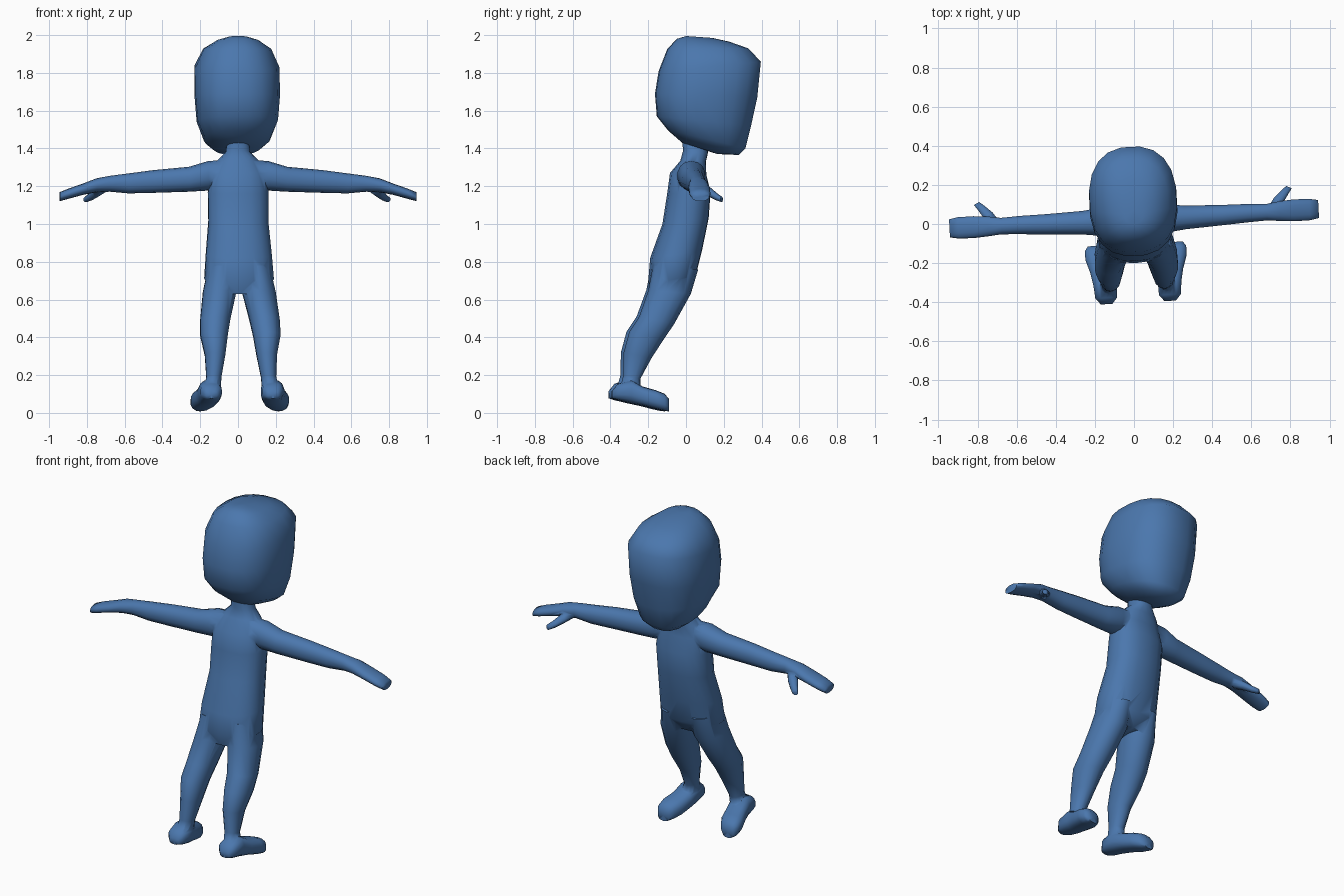
import bpy, bmesh, math
from mathutils import Vector, Matrix

blue = bpy.data.materials.new("plain blue")
blue.diffuse_color = (0.07, 0.185, 0.42, 1)

# the whole figure is turned slightly about the vertical axis
TURN = Matrix.Translation((0, 0.03, 0)) @ Matrix.Rotation(math.radians(3), 4, 'Z') @ Matrix.Translation((0, -0.03, 0))


def loft(name, rings, sides=16, power=2.0, side=1):
    """Closed tube through rings given as (centre, half axis u, half axis v)."""
    bm = bmesh.new()
    loops = []
    for c, u, v in rings:
        loop = []
        for i in range(sides):
            a = 2 * math.pi * (i + 0.5) / sides
            ca, sa = math.cos(a), math.sin(a)
            ca = math.copysign(abs(ca) ** (2 / power), ca)
            sa = math.copysign(abs(sa) ** (2 / power), sa)
            p = Vector(c) + Vector(u) * ca + Vector(v) * sa
            p.x *= side
            loop.append(bm.verts.new(TURN @ p))
        loops.append(loop)
    for a, b in zip(loops, loops[1:]):
        for i in range(sides):
            j = (i + 1) % sides
            bm.faces.new((a[i], a[j], b[j], b[i]))
    for loop in (loops[0], loops[-1]):
        mid = bm.verts.new(sum((v.co for v in loop), Vector()) / sides)
        for i in range(sides):
            bm.faces.new((loop[i], loop[(i + 1) % sides], mid))
    bmesh.ops.recalc_face_normals(bm, faces=bm.faces)
    mesh = bpy.data.meshes.new(name)
    bm.to_mesh(mesh)
    bm.free()
    mesh.materials.append(blue)
    ob = bpy.data.objects.new(name, mesh)
    bpy.context.collection.objects.link(ob)
    return ob


def slab(yb, zb, yf, zf, w, cx=0.0):
    """Ring from its back point, front point, half width and x centre."""
    return ((cx, (yb + yf) / 2, (zb + zf) / 2), (w, 0, 0), (0, (yf - yb) / 2, (zf - zb) / 2))


# head
head = loft("head", [slab(*r) for r in (
    (0.0, 1.995, 0.14, 1.985, 0.05),
    (-0.05, 1.98, 0.23, 1.965, 0.11),
    (-0.10, 1.925, 0.33, 1.93, 0.18),
    (-0.145, 1.81, 0.397, 1.86, 0.224),
    (-0.165, 1.69, 0.378, 1.67, 0.226),
    (-0.155, 1.57, 0.345, 1.52, 0.215),
    (-0.095, 1.495, 0.315, 1.40, 0.175),
    (-0.06, 1.465, 0.28, 1.365, 0.13),
    (-0.02, 1.43, 0.17, 1.37, 0.075))], 20, 2.4)

# torso with neck
body = loft("body", [slab(*r) for r in (
    (-0.025, 1.47, 0.12, 1.44, 0.055),
    (-0.015, 1.39, 0.115, 1.37, 0.065),
    (-0.03, 1.335, 0.105, 1.33, 0.115),
    (-0.085, 1.27, 0.108, 1.26, 0.152),
    (-0.10, 1.16, 0.13, 1.17, 0.162),
    (-0.125, 1.0, 0.12, 1.03, 0.16),
    (-0.19, 0.82, 0.085, 0.86, 0.176),
    (-0.20, 0.70, 0.05, 0.72, 0.186),
    (-0.18, 0.63, 0.0, 0.65, 0.13))], 18, 2.3)

limbs = []
for side, label in ((1, "right"), (-1, "left")):
    # arm and mitten hand: x, y, z, half depth, half height
    limbs.append(loft(label + "_arm", [((x, y, z), (0, hy, 0), (0, 0, hz)) for x, y, z, hy, hz in (
        (0.06, 0.025, 1.28, 0.05, 0.06),
        (0.16, 0.02, 1.255, 0.075, 0.078),
        (0.26, 0.02, 1.237, 0.062, 0.066),
        (0.45, 0.022, 1.225, 0.053, 0.06),
        (0.58, 0.025, 1.215, 0.048, 0.053),
        (0.68, 0.025, 1.213, 0.043, 0.042),
        (0.75, 0.027, 1.205, 0.052, 0.037),
        (0.82, 0.027, 1.185, 0.057, 0.03),
        (0.90, 0.027, 1.16, 0.056, 0.027),
        (0.945, 0.027, 1.145, 0.047, 0.024))], 14, 2.2, side))
    # thumb
    limbs.append(loft(label + "_thumb", [((x, y, z), (r, -r * 0.5, 0), (0, 0, r)) for x, y, z, r in (
        (0.715, 0.035, 1.195, 0.03),
        (0.745, 0.085, 1.17, 0.026),
        (0.775, 0.12, 1.145, 0.02),
        (0.80, 0.147, 1.13, 0.015))], 8, 2, side))
    # leg
    limbs.append(loft(label + "_leg", [slab(*r) for r in (
        (-0.18, 0.78, 0.06, 0.76, 0.075, 0.09),
        (-0.205, 0.65, 0.02, 0.63, 0.09, 0.104),
        (-0.255, 0.51, -0.07, 0.47, 0.081, 0.131),
        (-0.308, 0.43, -0.125, 0.39, 0.074, 0.14),
        (-0.338, 0.32, -0.19, 0.29, 0.055, 0.137),
        (-0.34, 0.2, -0.25, 0.18, 0.041, 0.145),
        (-0.36, 0.12, -0.25, 0.11, 0.046, 0.156))], 14, 2.1, side))
    # foot: y, x centre, half width, sole height, top height
    limbs.append(loft(label + "_foot", [((x, y, (lo + hi) / 2), (w, 0, 0), (0, 0, (hi - lo) / 2))
                                        for y, x, w, lo, hi in (
        (-0.402, 0.163, 0.03, 0.077, 0.115),
        (-0.37, 0.163, 0.057, 0.067, 0.155),
        (-0.30, 0.165, 0.062, 0.05, 0.175),
        (-0.24, 0.175, 0.064, 0.038, 0.14),
        (-0.17, 0.193, 0.068, 0.02, 0.12),
        (-0.125, 0.204, 0.056, 0.01, 0.102),
        (-0.102, 0.208, 0.036, 0.008, 0.075))], 14, 2.6, side))

# weld the limbs into the torso
for limb in limbs:
    mod = body.modifiers.new("join", 'BOOLEAN')
    mod.operation = 'UNION'
    mod.solver = 'EXACT'
    mod.object = limb
    bpy.context.view_layer.objects.active = body
    bpy.ops.object.modifier_apply(modifier=mod.name)
    bpy.data.objects.remove(limb)

# smooth shading
for ob in (head, body):
    bpy.ops.object.select_all(action='DESELECT')
    ob.select_set(True)
    bpy.context.view_layer.objects.active = ob
    bpy.ops.object.shade_smooth_by_angle(angle=math.radians(70))
